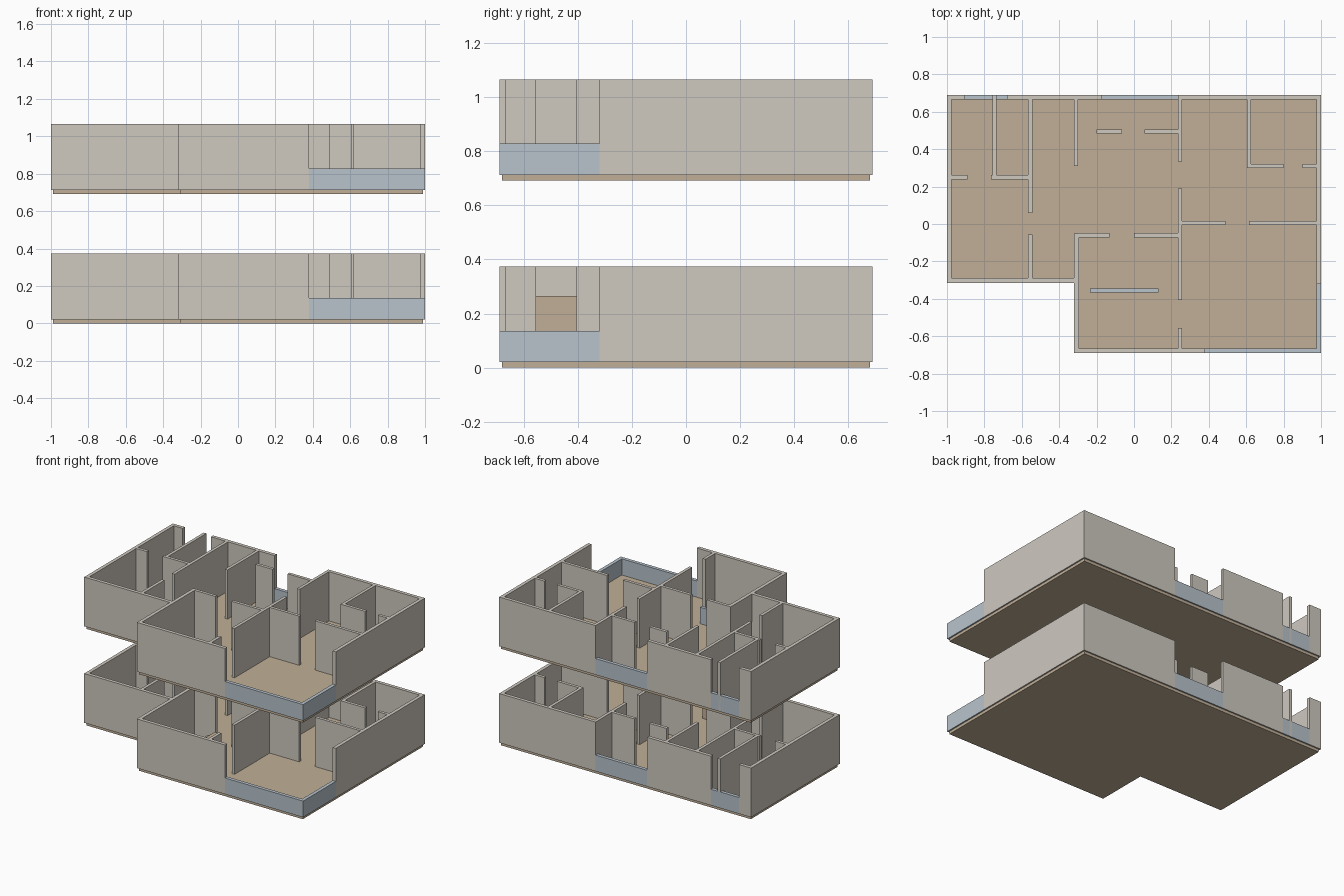
import bpy, bmesh

if "Cube" in bpy.data.objects:
    bpy.data.objects.remove(bpy.data.objects["Cube"])

def material(name, rgb):
    m = bpy.data.materials.new(name)
    m.diffuse_color = (*rgb, 1)
    m.use_nodes = True
    m.node_tree.nodes["Principled BSDF"].inputs["Base Color"].default_value = m.diffuse_color
    return m

WALL = material("plaster", (0.62, 0.58, 0.52))
FLOOR = material("wood", (0.53, 0.43, 0.31))
SILL = material("pale_blue", (0.48, 0.55, 0.60))

def make_object(name, bm, mat):
    bmesh.ops.recalc_face_normals(bm, faces=bm.faces)
    mesh = bpy.data.meshes.new(name)
    bm.to_mesh(mesh)
    bm.free()
    mesh.materials.append(mat)
    ob = bpy.data.objects.new(name, mesh)
    bpy.context.collection.objects.link(ob)

def extrude(bm, pts, vec):
    face = bm.faces.new([bm.verts.new(p) for p in pts])
    r = bmesh.ops.extrude_face_region(bm, geom=[face])
    bmesh.ops.translate(bm, vec=vec, verts=[v for v in r["geom"] if isinstance(v, bmesh.types.BMVert)])

def blocks(name, rects, z0, z1, mat):
    """Boxes given as plan rectangles x0, x1, y0, y1."""
    bm = bmesh.new()
    for x0, x1, y0, y1 in rects:
        extrude(bm, [(x0, y0, z0), (x1, y0, z0), (x1, y1, z0), (x0, y1, z0)], (0, 0, z1 - z0))
    make_object(name, bm, mat)

T = 0.025   # outer wall thickness
H = 0.011   # half inner wall thickness
Y = 0.69

outer = [(-1, -1 + T, -0.315, Y), (-1 + T, -0.905, Y - T, Y), (-0.68, -0.175, Y - T, Y),
         (0.234, 1, Y - T, Y), (1 - T, 1, -0.32, Y - T), (-0.32, 0.38, -Y, -Y + T),
         (-0.32, -0.32 + T, -Y + T, -0.05), (-1 + T, -0.32, -0.315, -0.315 + T)]
sills = [(-0.905, -0.68, Y - T, Y), (-0.175, 0.234, Y - T, Y),
         (0.38, 1, -Y, -Y + T), (1 - T, 1, -Y + T, -0.32)]

# inner walls: position, start, end
along_y = [(-0.745, 0.24, Y), (-0.555, 0.06, 0.67), (-0.555, -0.3, -0.055), (-0.31, 0.31, 0.67),
           (0.245, 0.335, 0.67), (0.245, -0.405, 0.19), (0.245, -0.67, -0.555), (0.615, 0.3, 0.67)]
along_x = [(0.25, -0.98, -0.89), (0.25, -0.765, -0.555), (0.495, -0.2, -0.065), (0.495, 0.055, 0.245),
           (-0.06, -0.3, -0.13), (-0.06, 0, 0.245), (0.005, 0.245, 0.49), (0.005, 0.615, 0.98),
           (0.31, 0.615, 0.8), (0.31, 0.9, 0.98)]
inner = [(x - H, x + H, a, b) for x, a, b in along_y] + [(a, b, y - H, y + H) for y, a, b in along_x]

# two storeys
D = 0.01
plan = [(-1 + D, Y - D), (1 - D, Y - D), (1 - D, -Y + D), (-0.32 + D, -Y + D),
        (-0.32 + D, -0.315 + D), (-1 + D, -0.315 + D)]
for label, z in (("lower", 0), ("upper", 0.692)):
    bm = bmesh.new()
    extrude(bm, [(x, y, z) for x, y in plan], (0, 0, 0.02))
    make_object(label + "_floor", bm, FLOOR)
    blocks(label + "_outer_walls", outer, z + 0.02, z + 0.373, WALL)
    blocks(label + "_inner_walls", inner, z + 0.02, z + 0.373, WALL)
    blocks(label + "_window_sills", sills, z + 0.02, z + 0.136, SILL)

# stairwell railing
blocks("stair_railing", [(-0.235, 0.13, -0.366, -0.344)], 0.712, 0.83, SILL)

# stairs on the lower floor
N = 7
profile = [(0.13, 0.02), (-0.235, 0.02)]
for i in range(N):
    zt = 0.02 + 0.245 * (i + 1) / N
    profile += [(-0.235 + 0.365 * i / N, zt), (-0.235 + 0.365 * (i + 1) / N, zt)]
bm = bmesh.new()
extrude(bm, [(x, -0.66, z) for x, z in profile], (0, 0.285, 0))
make_object("stairs", bm, FLOOR)
